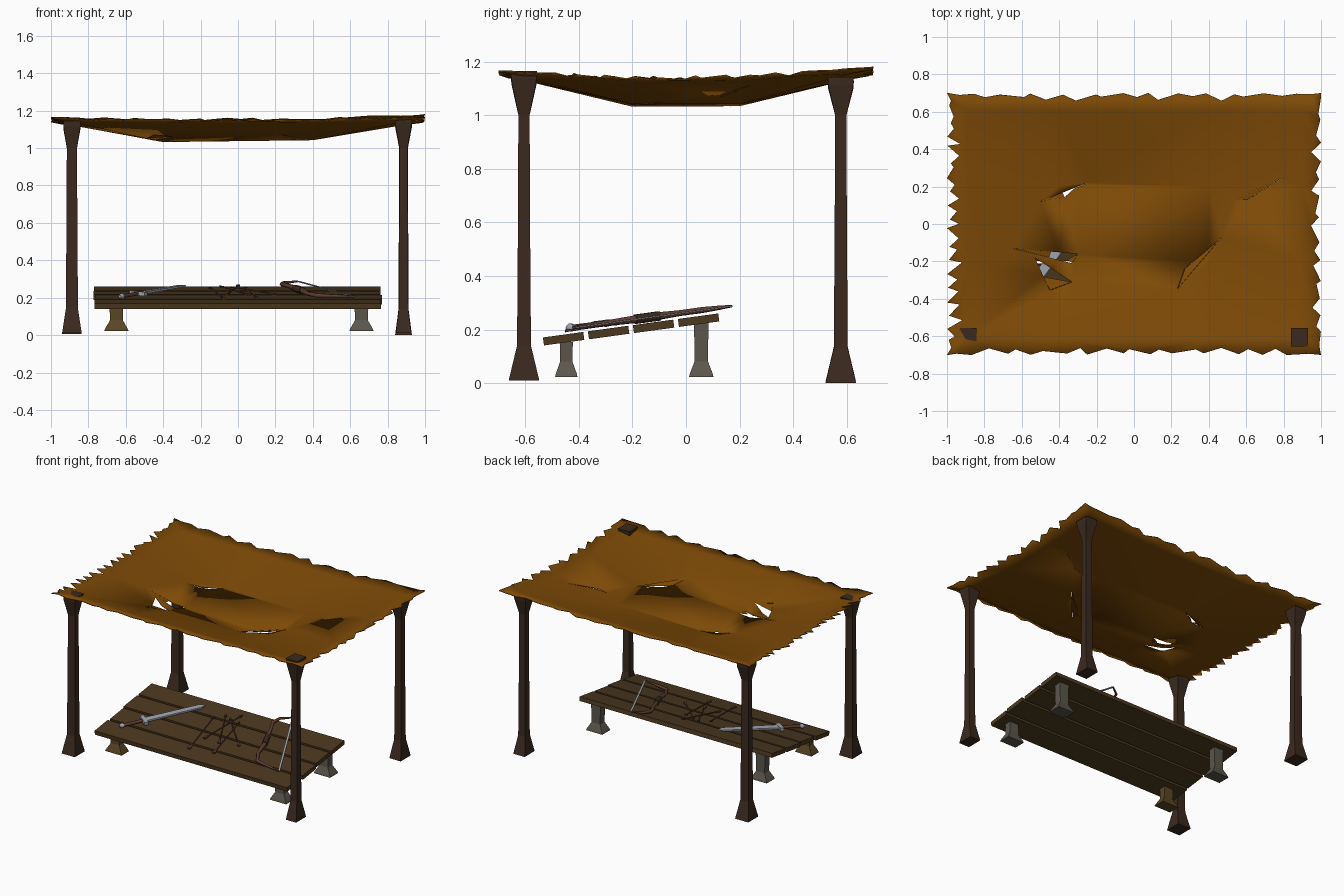
import bpy, bmesh, random
from mathutils import Vector, Matrix
from mathutils.geometry import delaunay_2d_cdt, intersect_point_tri_2d

random.seed(4)
if "Cube" in bpy.data.objects:
    bpy.data.objects.remove(bpy.data.objects["Cube"])


def material(name, rgb):
    m = bpy.data.materials.new(name)
    m.use_nodes = True
    colour = [(c / 255) ** 2.2 for c in rgb] + [1]
    m.diffuse_color = colour
    m.node_tree.nodes["Principled BSDF"].inputs["Base Color"].default_value = colour
    return m


CLOTH = material("ochre cloth", (124, 75, 15))
POST = material("dark post wood", (61, 46, 36))
PLANK = material("plank wood", (77, 59, 36))
STONE = material("grey stone", (92, 87, 78))
OCHRE = material("ochre wood", (90, 72, 42))
STEEL = material("steel", (160, 167, 177))
RED = material("reddish wood", (97, 64, 53))
CORD = material("pale cord", (165, 168, 172))


def finish(name, bm, mat):
    bmesh.ops.recalc_face_normals(bm, faces=bm.faces)
    me = bpy.data.meshes.new(name)
    bm.to_mesh(me)
    bm.free()
    me.materials.append(mat)
    ob = bpy.data.objects.new(name, me)
    bpy.context.collection.objects.link(ob)
    return ob


def pillar(name, x, y, rings, mat):
    """Square column lofted through (z, half width, half depth) rings."""
    bm = bmesh.new()
    loops = [[bm.verts.new((x + sx * w, y + sy * d, z))
              for sx, sy in ((-1, -1), (1, -1), (1, 1), (-1, 1))] for z, w, d in rings]
    bm.faces.new(loops[0])
    bm.faces.new(loops[-1])
    for a, b in zip(loops, loops[1:]):
        for i in range(4):
            j = (i + 1) % 4
            bm.faces.new((a[i], a[j], b[j], b[i]))
    return finish(name, bm, mat)


def bar(name, p, q, width, thick, mat, tip=1.0):
    """Box from p to q, its far end scaled by tip."""
    p, q = Vector(p), Vector(q)
    along = (q - p).normalized()
    side = along.cross(Vector((0, 0, 1))).normalized()
    up = side.cross(along)
    bm = bmesh.new()
    bmesh.ops.create_cube(bm, size=1)
    for v in bm.verts:
        k = tip if v.co.x > 0 else 1
        base = q if v.co.x > 0 else p
        v.co = base + side * v.co.y * width * k + up * v.co.z * thick * k
    return finish(name, bm, mat)


def rod(name, points, depth, mat, radii=None):
    """Faceted tube along a path."""
    cu = bpy.data.curves.new(name, "CURVE")
    cu.dimensions = "3D"
    cu.bevel_depth = depth
    cu.bevel_resolution = 1
    cu.use_fill_caps = True
    s = cu.splines.new("POLY")
    s.points.add(len(points) - 1)
    for i, p in enumerate(points):
        s.points[i].co = (*p, 1)
        s.points[i].radius = radii[i] if radii else 1
    cu.materials.append(mat)
    ob = bpy.data.objects.new(name, cu)
    bpy.context.collection.objects.link(ob)
    return ob


# Canopy posts, flared at foot and head
for name, x, y, foot, head, k in (
        ("post_front_left", .885, -.605, .01, 1.166, .82),
        ("post_front_right", -.888, -.605, .01, 1.146, 1.05),
        ("post_back_left", .885, .578, 0, 1.143, .9),
        ("post_back_right", -.888, .578, .005, 1.129, 1.05)):
    pillar(name, x, y, [(foot, .05 * k, .057), (foot + .13, .031 * k, .026),
                        (.55, .028 * k, .023), (1.0, .026 * k, .021),
                        (head - .03, .045, .047), (head, .046, .049)], POST)

# Sagging sheet: heights on a coarse grid, each cell folded along a diagonal
XS, YS = (-1, -.4, .4, 1), (-.7, -.2, .2, .7)
ZS = ((1.168, 1.147, 1.147, 1.167), (1.158, 1.037, 1.039, 1.16),
      (1.158, 1.047, 1.047, 1.16), (1.168, 1.147, 1.152, 1.185))


def cell(t, marks):
    i = 0 if t < marks[1] else 1 if t < marks[2] else 2
    return i, (t - marks[i]) / (marks[i + 1] - marks[i])


def height(x, y):
    i, u = cell(x, XS)
    j, v = cell(y, YS)
    near, far = i, i + 1
    if i != j:
        near, far, u = far, near, 1 - u
    a, b, c, d = ZS[near][j], ZS[far][j], ZS[near][j + 1], ZS[far][j + 1]
    if u > v:
        return a + (b - a) * u + (d - b) * v
    return a + (c - a) * v + (d - c) * u


def frayed(a, b, inward, step, depth, out):
    """Zigzag points from a to b with uneven teeth, shallow near the corners."""
    a, b, inward = Vector(a), Vector(b), Vector(inward)
    n = int((b - a).length / step)
    for i in range(n):
        t = (i + (random.uniform(-.42, .42) if i else 0)) / n
        bite = random.uniform(.4, 1) * depth if i % 2 else random.uniform(0, .25) * depth
        bite *= min(1, i * .3, (n - i) * .3)
        out.append(a.lerp(b, t) + inward * bite)


outline = []
frayed((-1, -.7), (1, -.7), (0, 1), .075, .042, outline)
frayed((1, -.7), (1, .7), (-1, 0), .05, .055, outline)
frayed((1, .7), (-1, .7), (0, -1), .075, .042, outline)
frayed((-1, .7), (-1, -.7), (1, 0), .036, .09, outline)

# Tears in the sheet
TEARS = (((-.65, -.13), (-.3, -.16), (-.33, -.21)),
         ((-.53, -.18), (-.33, -.31), (-.45, -.355)),
         ((-.5, .12), (-.25, .22), (-.37, .145)),
         ((.53, .13), (.8, .25), (.61, .13)),
         ((.23, -.35), (.47, -.07), (.27, -.24)))
pts = list(outline)
edges = []


def crease(points):
    n, k = len(pts), len(points)
    pts.extend(Vector(p) for p in points)
    edges.extend((n + i, n + (i + 1) % k) for i in range(k))
    return n


for tear in TEARS:
    crease(tear)
sag = crease(((-.4, -.2), (.4, -.2), (.4, .2), (-.4, .2)))
hem = crease(((-.89, -.608), (.89, -.608), (.89, .608), (-.89, .608)))
edges += [(sag + i, hem + i) for i in range(4)]
for s in (-1, 1):
    pts += [Vector((s * .89, y)) for y in (-.2, .2)] + [Vector((x, s * .608)) for x in (-.4, .4)]
verts, _, tris, *_ = delaunay_2d_cdt(pts, edges, [list(range(len(outline)))], 1, 1e-5)


def torn(c):
    return any(intersect_point_tri_2d(c, *map(Vector, t)) for t in TEARS)


bm = bmesh.new()
vs = []
for v in verts:
    rim = abs(v.x) > .9 or abs(v.y) > .63
    vs.append(bm.verts.new((v.x, v.y, height(v.x, v.y) + (random.uniform(-.006, .003) if rim else 0))))
for t in tris:
    if not torn(sum((verts[i] for i in t), Vector((0, 0))) / 3):
        bm.faces.new([vs[i] for i in t])
canopy = finish("canopy", bm, CLOTH)
mod = canopy.modifiers.new("cloth thickness", "SOLIDIFY")
mod.thickness = .005
bpy.context.view_layer.objects.active = canopy
canopy.select_set(True)
bpy.ops.object.shade_smooth_by_angle(angle=.6)

# Loose flaps lying in the tears, slightly shrunk; the last corner droops a little
FLAPS = (((-.65, -.13), (-.44, -.146), (-.45, -.18)),
         ((-.3, -.16), (-.33, -.21), (-.36, -.19)),
         ((-.33, -.31), (-.45, -.355), (-.49, -.28)),
         ((-.5, .12), (-.37, .145), (-.38, .17)),
         ((-.25, .22), (-.37, .145), (-.32, .19)), TEARS[3], TEARS[4])
for k, flap in enumerate(FLAPS):
    bm = bmesh.new()
    corners = [Vector((x, y, height(x, y) - (.006 if i == 2 else .002))) for i, (x, y) in enumerate(flap)]
    middle = sum(corners, Vector()) / 3
    bm.faces.new([bm.verts.new(middle.lerp(c, .95)) for c in corners])
    finish(f"canopy_flap_{k + 1}", bm, CLOTH)


# Sloping table
def on_table(x, y, lift=.012):
    return Vector((x, y, .171 + .137 * (y + .535) + lift))


for k in range(4):
    y = -.457 + k * .168
    shift = (0, .006, -.004, -.003)[k]
    middle = on_table(0, y, -.016)
    bar(f"table_plank_{k + 1}", on_table(-.768 + shift, y, -.016), on_table(.765 + shift, y, -.016),
        .152, .03, PLANK).data.transform(
        Matrix.Translation(middle) @ Matrix.Rotation(.136, 4, "X") @ Matrix.Translation(-middle))

for side, x in (("left", .66), ("right", -.65)):
    for end, y, top, d in (("front", -.447, .153, .042), ("back", .057, .224, .046)):
        mat = OCHRE if (side, end) == ("right", "front") else STONE
        pillar(f"table_leg_{end}_{side}", x, y,
               [(.022, .065, d), (.035, .06, d * .93), (.08, .034, d * .55), (top, .037, d * .58)], mat)

# Sword
pommel, tip = on_table(-.625, -.435, .022), on_table(-.28, .035, .018)
guard = pommel.lerp(tip, .27)
across = Vector((.8, -.6, -.08))
rod("sword_grip", [pommel, guard], .011, RED)
rod("sword_pommel", [pommel.lerp(tip, f) for f in (-.02, .01, .04)], .018, STEEL, [.5, 1, .5])
bar("sword_guard", guard - across * .05, guard + across * .05, .026, .022, STEEL)
bar("sword_blade", guard, pommel.lerp(tip, .94), .052, .012, STEEL, .85)
bar("sword_point", pommel.lerp(tip, .94), tip, .044, .01, STEEL, .1)

# Bow with its string
path = ((.32, .17), (.25, .12), (.235, .06), (.275, -.02), (.305, -.1),
        (.345, -.19), (.37, -.3), (.42, -.38), (.51, -.4), (.62, -.42))
bow = [on_table(x, y, .02) for x, y in path]
rod("bow_limbs", bow, .013, RED, [.4, .7, .95, .9, 1.2, 1.2, .9, .95, .7, .4])
rod("bow_grip", [bow[4], bow[5]], .02, POST)
bar("bow_string", bow[0], bow[-1], .014, .005, CORD)

# Scattered arrows
for k, (a, b) in enumerate((((-.075, -.45), (-.146, -.08)), ((.06, -.3), (-.086, -.02)),
                            ((.196, -.27), (-.03, -.04)), ((-.06, -.3), (.0, .02)),
                            ((.1, -.42), (.04, -.06)))):
    p, q = on_table(*a), on_table(*b, .018)
    rod(f"arrow_shaft_{k + 1}", [p, q], .004, RED)
    bar(f"arrow_head_{k + 1}", q, q + (q - p).normalized() * .03, .022, .008, POST, .1)
    bar(f"arrow_fletching_{k + 1}", p, p.lerp(q, .14), .02, .01, RED, .5)
